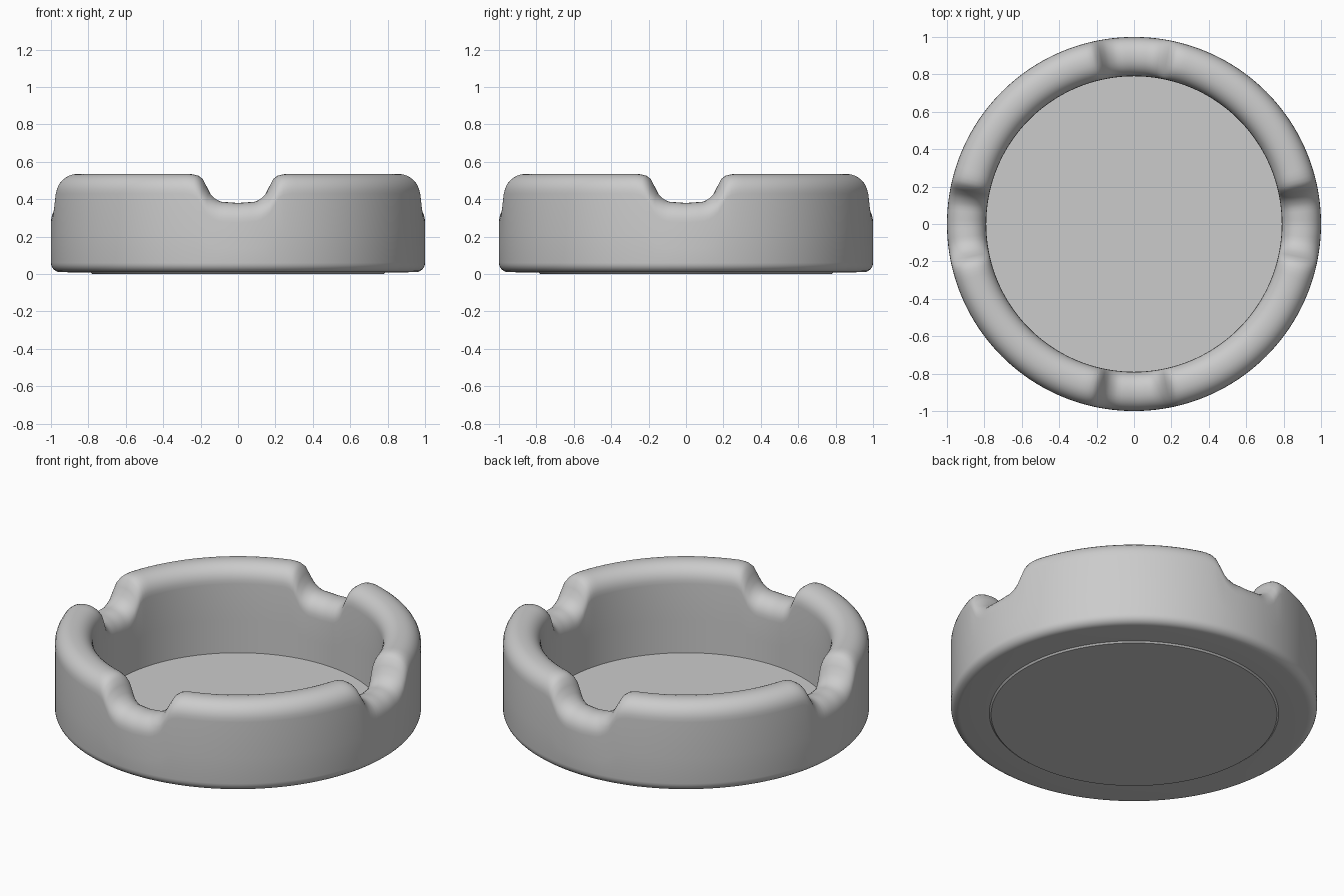
import bpy, bmesh, math

cube = bpy.data.objects.get("Cube")
if cube:
    bpy.data.objects.remove(cube, do_unlink=True)

SEGMENTS = 256
INNER, OUTER = 0.79, 1.0
RIM_TOP, NOTCH_TOP = 0.535, 0.38

grey = bpy.data.materials.new("plain grey")
grey.use_nodes = True
colour = (0.6, 0.6, 0.6, 1)
grey.diffuse_color = colour
grey.node_tree.nodes["Principled BSDF"].inputs["Base Color"].default_value = colour


def finish(bm, name):
    bmesh.ops.recalc_face_normals(bm, faces=bm.faces)
    mesh = bpy.data.meshes.new(name)
    bm.to_mesh(mesh)
    bm.free()
    mesh.materials.append(grey)
    obj = bpy.data.objects.new(name, mesh)
    bpy.context.collection.objects.link(obj)
    bpy.ops.object.select_all(action='DESELECT')
    obj.select_set(True)
    bpy.context.view_layer.objects.active = obj
    bpy.ops.object.shade_smooth_by_angle(angle=math.radians(40))
    return obj


def rim_height(angle):
    """Rim height, dipping into a rest at each quarter turn."""
    quarter = math.pi / 2
    a = abs((angle + quarter / 2) % quarter - quarter / 2)
    keys = [(0, NOTCH_TOP), (0.11, 0.387), (0.165, 0.42), (0.195, 0.47),
            (0.22, 0.512), (0.25, 0.53), (0.29, RIM_TOP)]
    for (a0, z0), (a1, z1) in zip(keys, keys[1:]):
        if a <= a1:
            return z0 + (z1 - z0) * (a - a0) / (a1 - a0)
    return RIM_TOP


def wall_profile(top):
    """Closed cross-section as (radius, height) pairs."""
    half = (OUTER - INNER) / 2
    mid, spring = INNER + half, top - half
    points = [(INNER, 0.008), (INNER, spring / 2)]
    # Rounded rim, a little squarer than a half circle
    for i in range(17):
        t = math.pi * (1 - i / 16)
        c, s = math.cos(t), math.sin(t)
        points.append((mid + half * math.copysign(abs(c) ** 0.92, c),
                       spring + half * max(s, 0) ** 0.92))
    # Outer side and rounded foot
    points.append((OUTER, spring / 2))
    for i in range(7):
        t = math.pi / 2 * i / 6
        points.append((OUTER - 0.05 * (1 - math.cos(t)), 0.06 - 0.05 * math.sin(t)))
    return points


# Round wall with four notches in the rim
bm = bmesh.new()
rings = []
for i in range(SEGMENTS):
    a = 2 * math.pi * i / SEGMENTS
    rings.append([bm.verts.new((r * math.cos(a), r * math.sin(a), z))
                  for r, z in wall_profile(rim_height(a))])
for i, ring in enumerate(rings):
    following = rings[(i + 1) % SEGMENTS]
    for j in range(len(ring)):
        k = (j + 1) % len(ring)
        bm.faces.new((ring[j], following[j], following[k], ring[k]))
finish(bm, "notched_wall")

# Thin floor plate
bm = bmesh.new()
bmesh.ops.create_cone(bm, cap_ends=True, segments=128, radius1=0.78,
                      radius2=0.795, depth=0.015)
bmesh.ops.translate(bm, verts=bm.verts, vec=(0, 0, 0.0075))
finish(bm, "floor")
